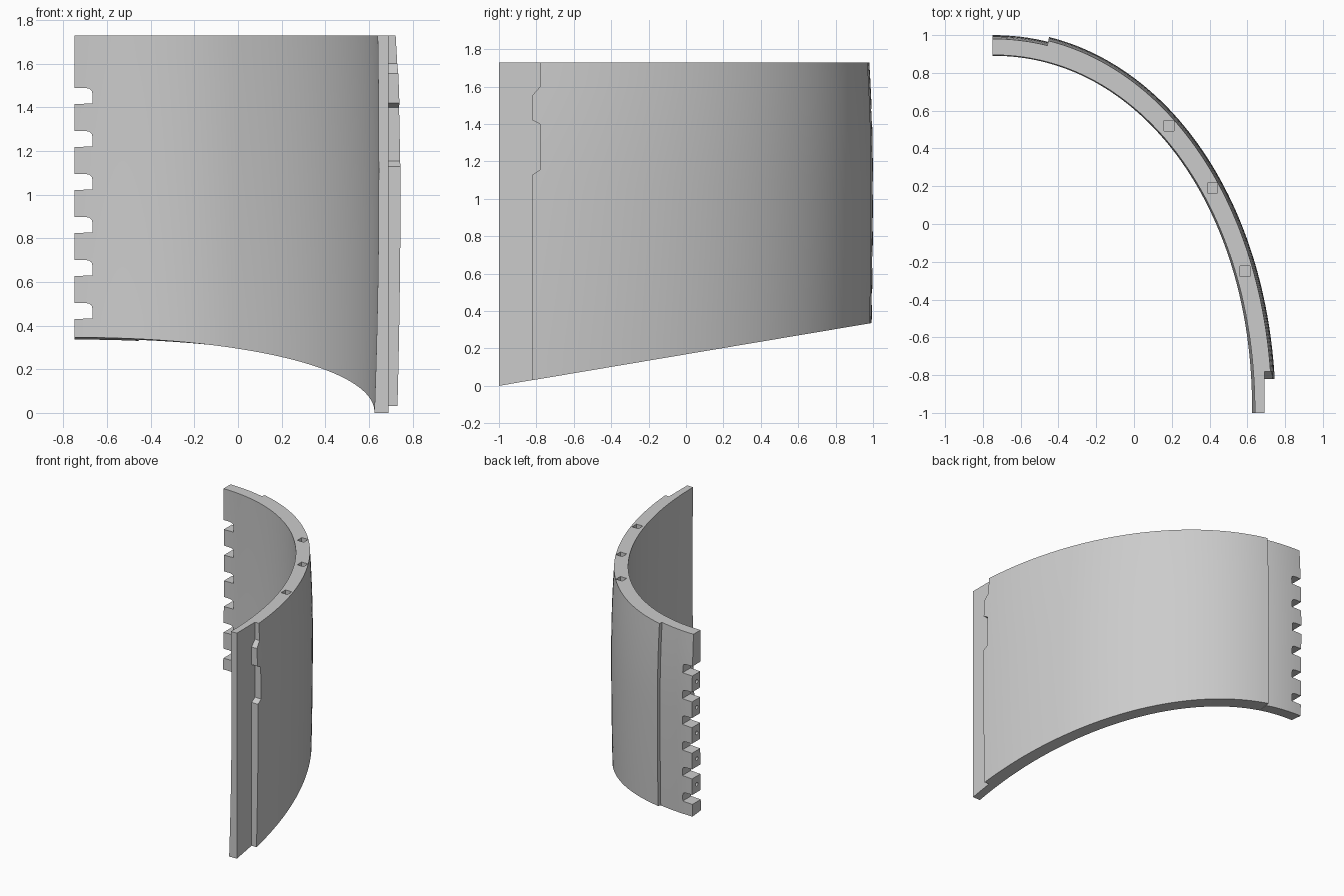
import bpy, bmesh, math
from mathutils import Vector

old = bpy.data.objects.get("Cube")
if old:
    bpy.data.objects.remove(old, do_unlink=True)

TOP = 1.73
POWER = 2 / 2.06
ROWS = 14

grey = bpy.data.materials.new("plain_grey")
grey.use_nodes = True
grey.diffuse_color = (0.6, 0.6, 0.6, 1)
grey.node_tree.nodes["Principled BSDF"].inputs["Base Color"].default_value = (0.6, 0.6, 0.6, 1)


def make_object(name, bm):
    bmesh.ops.recalc_face_normals(bm, faces=bm.faces[:])
    mesh = bpy.data.meshes.new(name)
    bm.to_mesh(mesh)
    bm.free()
    mesh.materials.append(grey)
    obj = bpy.data.objects.new(name, mesh)
    bpy.context.collection.objects.link(obj)
    return obj


def bulge(z, upper, lower):
    """Barrel curve: how far the wall draws in above and below its middle."""
    if z > 1.1:
        return upper * ((z - 1.1) / (TOP - 1.1)) ** 2
    return lower * ((1.1 - z) / 1.1) ** 2


def column(angle, a, b, slope, upper, lower):
    """Points up the wall at one angle, from the sloping foot to the top."""
    c = max(math.cos(angle), 0) ** POWER
    s = max(math.sin(angle), 0) ** POWER
    foot = slope * b * s
    points = []
    for i in range(ROWS + 1):
        z = foot + (TOP - foot) * i / ROWS
        d = bulge(z, upper, lower)
        points.append(Vector((-0.75 + (a - d) * c, -1 + (b - d) * s, z)))
    return points


# Curved wall: thin back lip, then a step out to the thick main panel
step = math.radians(79)
lip_angles = [math.pi / 2 + (step - math.pi / 2) * i / 8 for i in range(9)]
panel_angles = [step * (1 - i / 56) for i in range(57)]
stations = [(t, 1.475, 2.0) for t in lip_angles] + [(t, 1.5, 2.026) for t in panel_angles]

bm = bmesh.new()
loops = []
for angle, a, b in stations:
    inner = column(angle, 1.395, 1.9, 0.182, 0.005, 0.02)
    outer = column(angle, a, b, 0.168, 0.02, 0.015)
    loops.append([bm.verts.new(p) for p in inner + outer[::-1]])
size = len(loops[0])
for first, second in zip(loops, loops[1:]):
    for i in range(size):
        j = (i + 1) % size
        bm.faces.new((first[i], first[j], second[j], second[i]))
for loop in (loops[0], loops[-1]):
    for i in range(ROWS):
        bm.faces.new((loop[i], loop[i + 1], loop[size - 2 - i], loop[size - 1 - i]))
bmesh.ops.remove_doubles(bm, verts=bm.verts[:], dist=0.0001)
wall = make_object("curved_wall", bm)


def prism(bm, points, direction):
    """Extrude a closed outline into a solid."""
    face = bm.faces.new([bm.verts.new(p) for p in points])
    result = bmesh.ops.extrude_face_region(bm, geom=[face], use_keep_orig=True)
    moved = [g for g in result["geom"] if isinstance(g, bmesh.types.BMVert)]
    bmesh.ops.translate(bm, verts=moved, vec=direction)


cut = bmesh.new()

# Front lip with its stepped edge
edge = [(-0.82, -0.1), (-0.82, 1.13), (-0.78, 1.155), (-0.78, 1.4), (-0.82, 1.42),
        (-0.82, 1.555), (-0.78, 1.6), (-0.78, 1.85)]
outline = [(-1.1, -0.1)] + edge + [(-1.1, 1.85)]
prism(cut, [(0.69, y, z) for y, z in outline], (0.3, 0, 0))

# Notches down the back edge, with a rounded upper corner
notch = [(-0.85, -0.04), (-0.667, -0.033), (-0.667, 0.012), (-0.671, 0.026),
         (-0.68, 0.034), (-0.695, 0.037), (-0.85, 0.037)]
centres = [0.466 + 0.197 * i for i in range(6)]
for c in centres:
    prism(cut, [(x, 0.8, c + z) for x, z in notch], (0, 0.3, 0))

# Pin holes in the teeth between the notches
for low, high in zip(centres, centres[1:]):
    z = (low + high) / 2
    ring = [math.tau * i / 12 for i in range(12)]
    prism(cut, [(-0.8, 0.94 + 0.014 * math.cos(t), z + 0.014 * math.sin(t)) for t in ring],
          (0.09, 0, 0))

# Square sockets in the top rim
for x, y in ((0.185, 0.52), (0.415, 0.19), (0.587, -0.25)):
    h = 0.027
    prism(cut, [(x - h, y - h, TOP - 0.06), (x + h, y - h, TOP - 0.06),
                (x + h, y + h, TOP - 0.06), (x - h, y + h, TOP - 0.06)], (0, 0, 0.2))

cutter = make_object("wall_cutter", cut)
cutter.hide_render = True

bpy.context.view_layer.objects.active = wall
wall.select_set(True)
boolean = wall.modifiers.new("cuts", "BOOLEAN")
boolean.operation = "DIFFERENCE"
boolean.solver = "EXACT"
boolean.object = cutter
bpy.ops.object.modifier_apply(modifier=boolean.name)
bpy.data.objects.remove(cutter, do_unlink=True)
bpy.ops.object.shade_smooth_by_angle(angle=math.radians(25))
